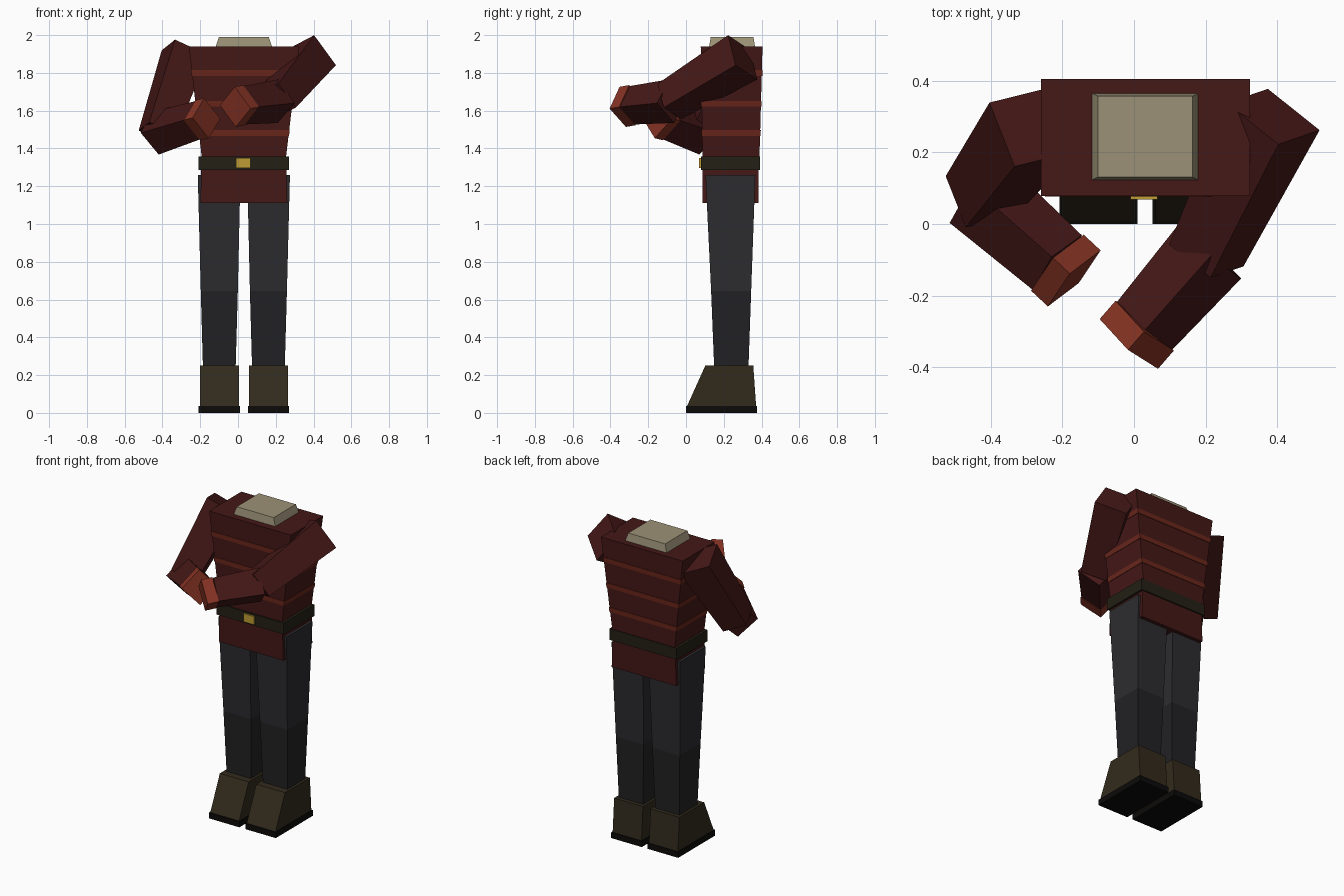
import bpy
from mathutils import Vector

if "Cube" in bpy.data.objects:
    bpy.data.objects.remove(bpy.data.objects["Cube"])

CX = 0.031  # mirror plane of the body


def material(name, r, g, b):
    m = bpy.data.materials.new(name)
    m.diffuse_color = (*[(c / 255) ** 2.2 for c in (r, g, b)], 1)
    m.use_nodes = True
    m.node_tree.nodes["Principled BSDF"].inputs["Base Color"].default_value = m.diffuse_color
    return m


RED = material("dark_red_cloth", 70, 30, 29)
STRIPE = material("stripe_red", 105, 42, 32)
SKIN = material("rust_red", 132, 54, 40)
NECK = material("bone", 154, 144, 118)
PANTS = material("charcoal", 48, 48, 51)
SHIN = material("dark_charcoal", 39, 39, 41)
BOOT = material("brown_leather", 53, 46, 34)
SOLE = material("black_sole", 20, 19, 18)
BELT = material("belt_leather", 40, 37, 27)
GOLD = material("brass", 190, 155, 55)


def loft(name, rings, mat):
    """Closed solid from a stack of four-cornered rings."""
    verts = [v for ring in rings for v in ring]
    n = len(rings)
    faces = [(3, 2, 1, 0), tuple(range(4 * n - 4, 4 * n))]
    for k in range(n - 1):
        for i in range(4):
            j = (i + 1) % 4
            faces.append((4 * k + i, 4 * k + j, 4 * k + 4 + j, 4 * k + 4 + i))
    me = bpy.data.meshes.new(name)
    me.from_pydata(verts, [], faces)
    me.materials.append(mat)
    ob = bpy.data.objects.new(name, me)
    bpy.context.collection.objects.link(ob)
    return ob


def block(name, sections, mat):
    """Upright block; each section is half width, y0, y1, z, x centre."""
    rings = []
    for w, y0, y1, z, cx in sections:
        rings.append([(cx - w, y0, z), (cx + w, y0, z), (cx + w, y1, z), (cx - w, y1, z)])
    return loft(name, rings, mat)


def limb(name, p0, p1, side, s0, s1, mat):
    """Square tapered bar from p0 to p1, one cross-section edge along side."""
    p0, p1, side = Vector(p0), Vector(p1), Vector(side)
    axis = (p1 - p0).normalized()
    u = (side - axis * side.dot(axis)).normalized()
    v = axis.cross(u)
    rings = []
    for p, s in ((p0, s0 / 2), (p1, s1 / 2)):
        rings.append([p + (a * u + b * v) * s for a, b in ((-1, -1), (1, -1), (1, 1), (-1, 1))])
    return loft(name, rings, mat)


# tunic: tapering chest and straight skirt
WAIST, TOP = (0.219, 0.088, 0.388, 1.32), (0.292, 0.078, 0.405, 1.94)
block("tunic_chest", [(*WAIST, CX), (*TOP, CX + 0.001)], RED)
block("tunic_skirt", [(0.23, 0.088, 0.385, 1.11, CX), (0.225, 0.088, 0.385, 1.32, CX)], RED)

# stripes around the chest
for i, z in enumerate((1.482, 1.637, 1.799)):
    secs = []
    for zz in (z - 0.015, z + 0.015):
        t = (zz - 1.32) / 0.62
        w, y0, y1 = [a + (b - a) * t for a, b in zip(WAIST[:3], TOP[:3])]
        secs.append((w + 0.003, y0 - 0.003, y1 + 0.003, zz, CX))
    block(f"stripe_{i + 1}", secs, STRIPE)

# belt, buckle and neck
block("belt", [(0.24, 0.079, 0.393, z, CX) for z in (1.285, 1.358)], BELT)
block("buckle", [(0.038, 0.068, 0.085, z, 0.028) for z in (1.296, 1.349)], GOLD)
block("neck", [(0.15, 0.122, 0.366, 1.935, CX), (0.132, 0.131, 0.357, 1.99, CX)], NECK)

# legs and boots, mirrored about the body centre
for side, s in (("right", -1), ("left", 1)):
    c = CX + s * 0.13
    block(side + "_thigh", [(0.098, 0.133, 0.345, 0.645, c), (0.113, 0.103, 0.367, 1.26, CX + s * 0.131)], PANTS)
    block(side + "_shin", [(0.086, 0.15, 0.33, 0.22, c), (0.098, 0.133, 0.345, 0.645, c)], SHIN)
    block(side + "_boot", [(0.103, 0.006, 0.371, 0.037, c), (0.103, 0.103, 0.356, 0.252, c)], BOOT)
    block(side + "_sole", [(0.109, 0.0, 0.377, z, c) for z in (0, 0.037)], SOLE)

# arms: shoulder, elbow, wrist, fingertip, upper edge direction, lower edge direction
ARMS = {
    "left": ((0.3885, 0.30, 1.882), (0.202, -0.088, 1.649), (0.03, -0.284, 1.629),
             (-0.0145, -0.335, 1.62), (0.114, 0.037, -0.16), (0.081, -0.055, -0.115)),
    "right": ((-0.28, 0.272, 1.907), (-0.427, 0.08, 1.484), (-0.214, -0.108, 1.549),
              (-0.167, -0.152, 1.56), (-0.07, 0.182, -0.054), (0.084, 0.067, -0.108)),
}
for side, (sh, el, wr, tip, d1, d2) in ARMS.items():
    limb(side + "_upper_arm", sh, el, d1, 0.2, 0.16, RED)
    back = Vector(el) + (Vector(el) - Vector(wr)).normalized() * 0.015
    limb(side + "_forearm", back, wr, d2, 0.164, 0.145, RED)
    limb(side + "_hand", wr, tip, d2, 0.152, 0.152, SKIN)
